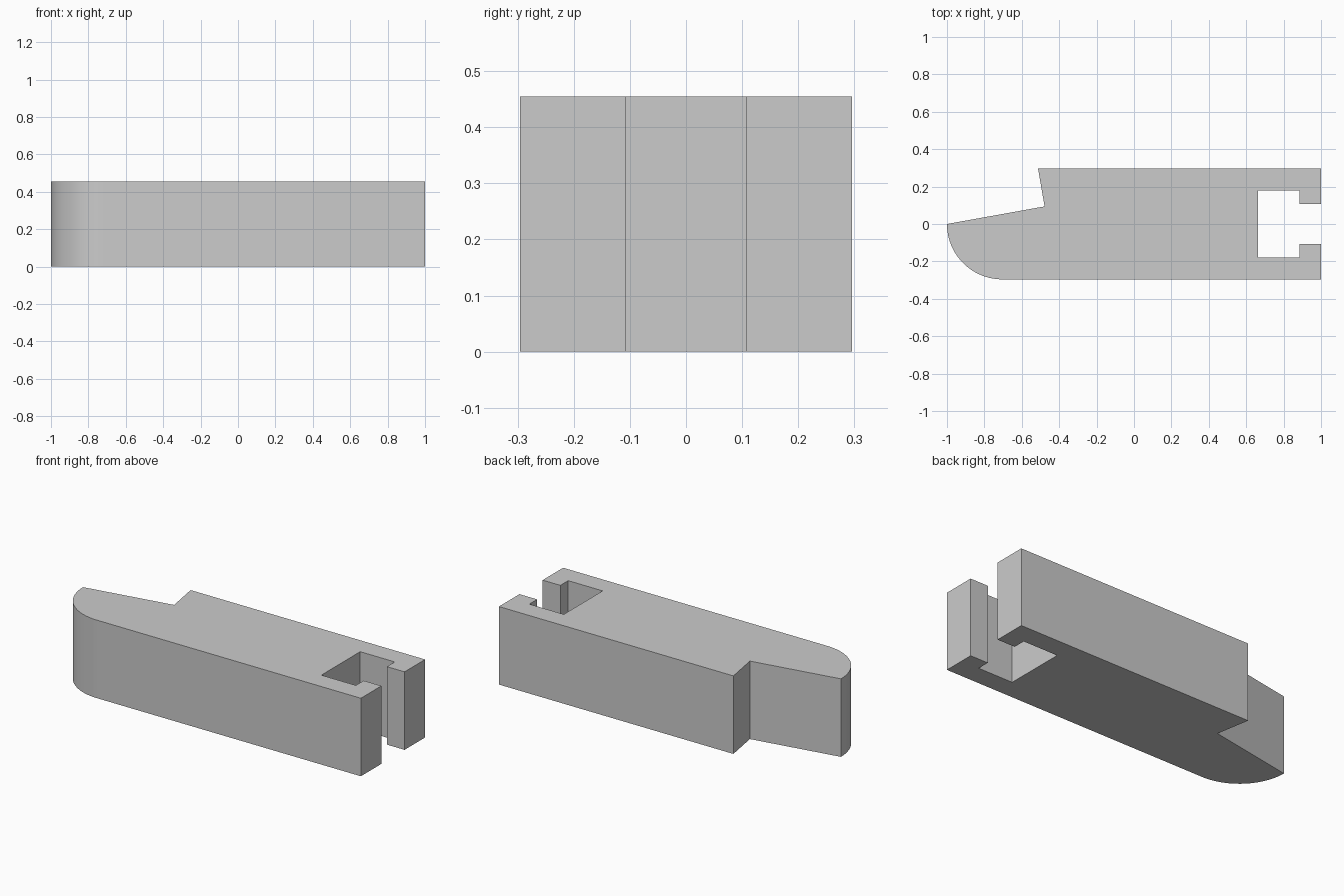
import bpy
import bmesh
from math import cos, sin, pi, radians

HEIGHT = 0.455
HALF_WIDTH = 0.296
NOSE_RADIUS = 0.296
NOSE_STEPS = 24

cube = bpy.data.objects.get("Cube")
if cube:
    bpy.data.objects.remove(cube, do_unlink=True)

# Plain grey material
grey = bpy.data.materials.new("plain grey")
grey.use_nodes = True
colour = (0.6, 0.6, 0.6, 1)
grey.diffuse_color = colour
grey.node_tree.nodes["Principled BSDF"].inputs["Base Color"].default_value = colour

# Rounded nose, running from the tip to the straight front side
nose = [(-1 + NOSE_RADIUS * (1 - cos(a)), -HALF_WIDTH * sin(a))
        for a in (i * pi / 2 / NOSE_STEPS for i in range(NOSE_STEPS + 1))]

# T-shaped slot in the end, mirrored about the centre line
slot_half = [(1, -HALF_WIDTH), (1, -0.107), (0.886, -0.107),
             (0.886, -0.179), (0.663, -0.179)]
slot = slot_half + [(x, -y) for x, y in reversed(slot_half)]

# Slanted step behind the nose
step = [(-0.513, HALF_WIDTH), (-0.478, 0.094)]

# Extrude the whole outline upward
bm = bmesh.new()
base = bm.faces.new([bm.verts.new((x, y, 0)) for x, y in nose + slot + step])
top = bmesh.ops.extrude_face_region(bm, geom=[base], use_keep_orig=True)["geom"]
bmesh.ops.translate(bm, vec=(0, 0, HEIGHT),
                    verts=[v for v in top if isinstance(v, bmesh.types.BMVert)])
bmesh.ops.recalc_face_normals(bm, faces=bm.faces)
mesh = bpy.data.meshes.new("slotted_block")
bm.to_mesh(mesh)
bm.free()
mesh.materials.append(grey)

block = bpy.data.objects.new("slotted_block", mesh)
bpy.context.collection.objects.link(block)
bpy.context.view_layer.objects.active = block
block.select_set(True)
bpy.ops.object.shade_smooth_by_angle(angle=radians(30))
